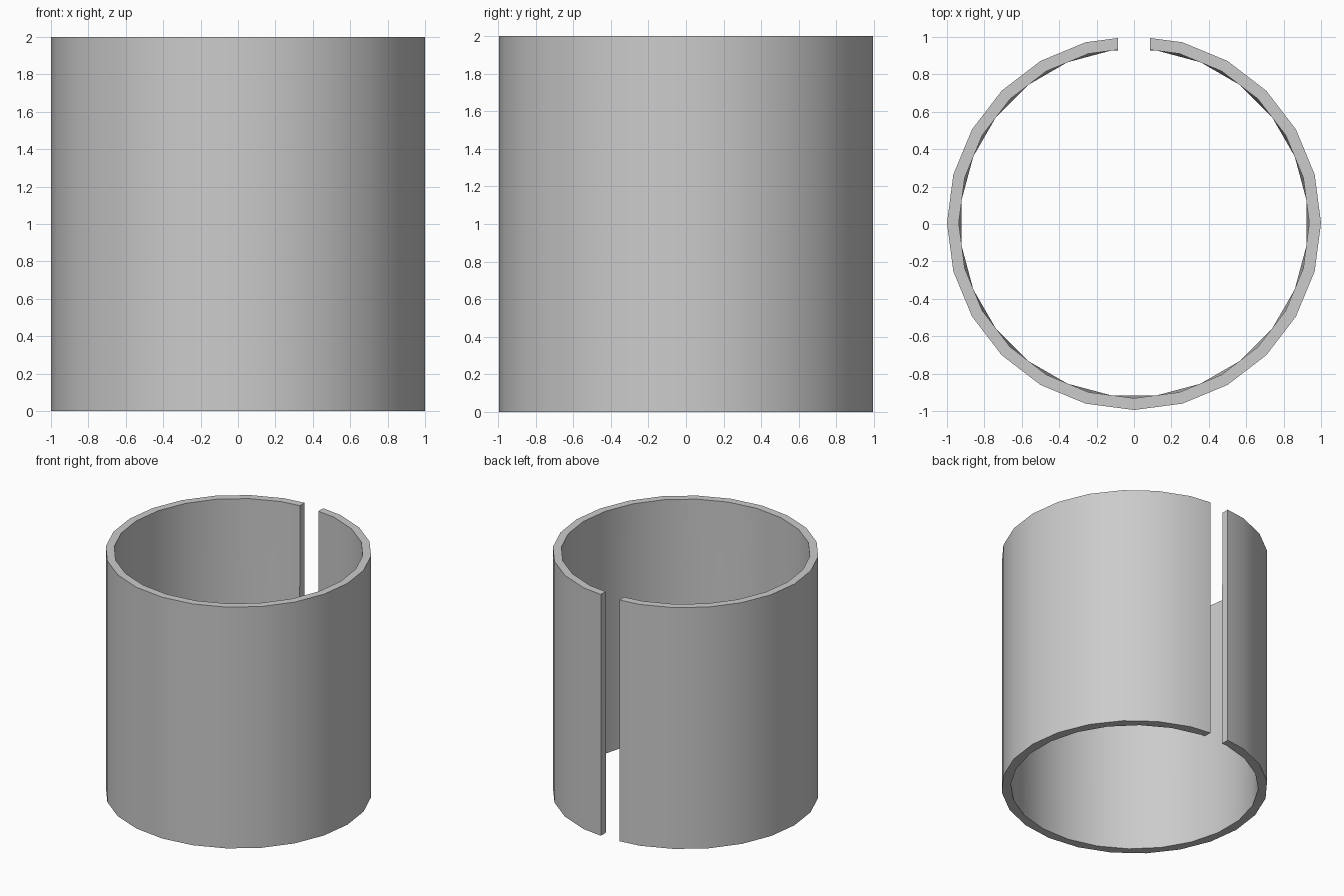
import bpy, bmesh, math

if "Cube" in bpy.data.objects:
    bpy.data.objects.remove(bpy.data.objects["Cube"])

SIDES, GAP, CY = 24, 0.085, 0.0056
STEP = 360 / SIDES


def arc(bm, r, z, start, count):
    """Polygon arc running clockwise, clipped at the slot planes x = +-GAP."""
    pts = [(r * math.cos(math.radians(start - i * STEP)),
            r * math.sin(math.radians(start - i * STEP))) for i in range(count)]
    # height of the slot edge on the polygon side (or sides) spanning the slot
    if count == SIDES:
        y = pts[0][1]
    else:
        y = r + (pts[0][1] - r) * GAP / pts[0][0]
    pts = [(GAP, y)] + pts + [(-GAP, y)]
    return [bm.verts.new((x, py + CY, z)) for x, py in pts]


def strip(bm, a, b):
    """Quads between two arcs of equal length."""
    for i in range(len(a) - 1):
        bm.faces.new((a[i], a[i + 1], b[i + 1], b[i]))


def zigzag(bm, a, b):
    """Triangles between an arc and one with an extra point, half a step out."""
    for i in range(len(a)):
        bm.faces.new((a[i], b[i], b[i + 1]))
        if i + 1 < len(a):
            bm.faces.new((a[i], b[i + 1], a[i + 1]))


bm = bmesh.new()
out_top = arc(bm, 1.0, 2, 90 - STEP, SIDES - 1)
out_bot = arc(bm, 1.0, 0, 90 - STEP, SIDES - 1)
in_top = arc(bm, 0.937, 2, 90 - STEP, SIDES - 1)
in_bot = arc(bm, 0.93, 0, 90 - STEP / 2, SIDES)

# Outer wall, top rim, bottom rim, inner wall
strip(bm, out_top, out_bot)
strip(bm, out_top, in_top)
zigzag(bm, out_bot, in_bot)
zigzag(bm, in_top, in_bot)
# Slot end faces
for k in (0, -1):
    bm.faces.new((out_top[k], out_bot[k], in_bot[k], in_top[k]))
bmesh.ops.recalc_face_normals(bm, faces=bm.faces)

mesh = bpy.data.meshes.new("split_sleeve")
bm.to_mesh(mesh)
bm.free()
sleeve = bpy.data.objects.new("split_sleeve", mesh)
bpy.context.collection.objects.link(sleeve)
bpy.context.view_layer.objects.active = sleeve
sleeve.select_set(True)
bpy.ops.object.shade_smooth_by_angle(angle=math.radians(30))
